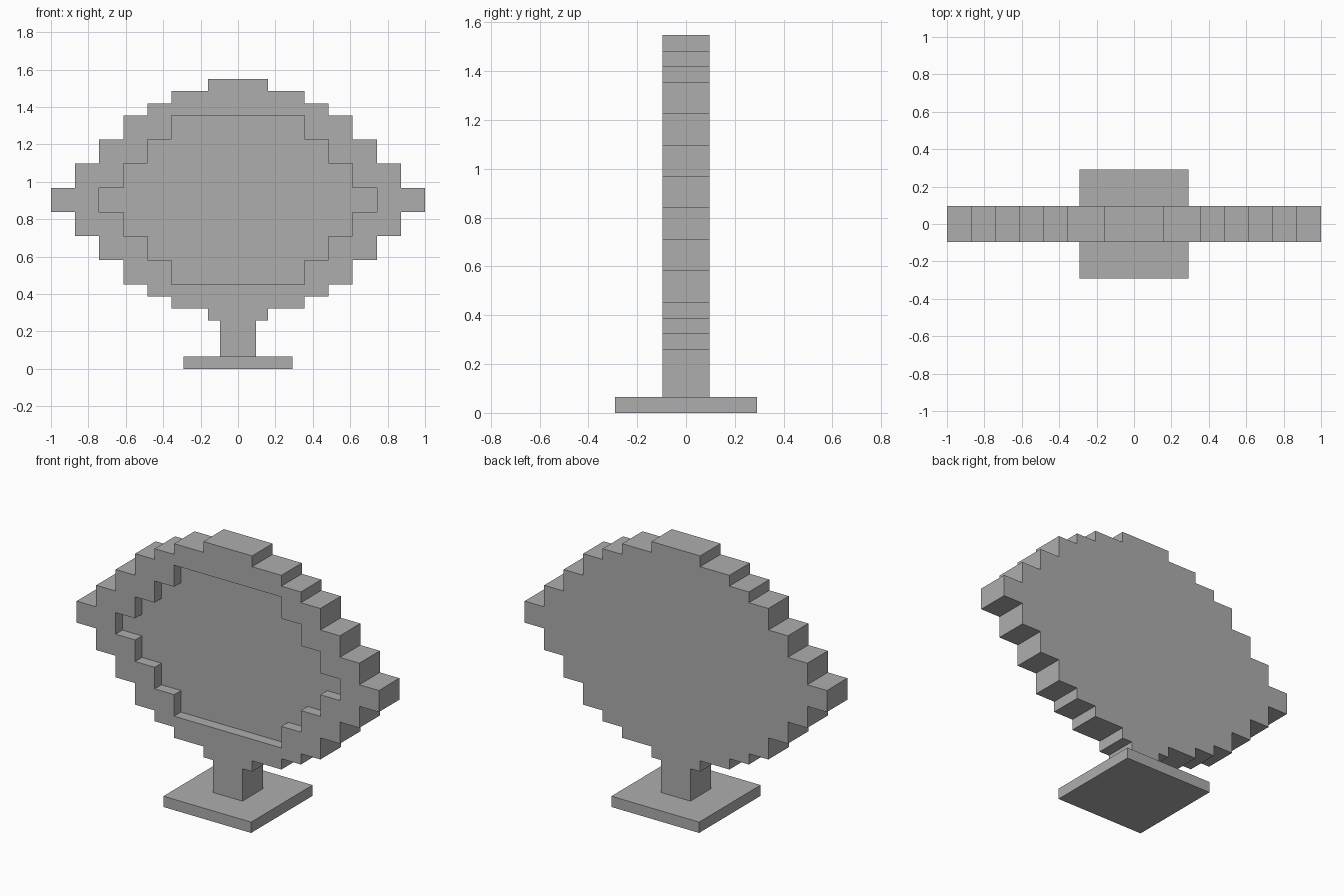
import bpy
import bmesh

U = 2 / 31          # one grid block
CENTRE = 14         # height of the panel centre, in blocks

if "Cube" in bpy.data.objects:
    bpy.data.objects.remove(bpy.data.objects["Cube"], do_unlink=True)

grey = bpy.data.materials.new("plain grey")
grey.use_nodes = True
colour = (0.42, 0.42, 0.42, 1)
grey.diffuse_color = colour
grey.node_tree.nodes["Principled BSDF"].inputs["Base Color"].default_value = colour


def prism(name, outline, y_front, y_back):
    """Extrude an x-z outline (in blocks) from y_front to y_back."""
    bm = bmesh.new()
    face = bm.faces.new([bm.verts.new((x * U, y_front * U, z * U)) for x, z in outline])
    new = bmesh.ops.extrude_face_region(bm, geom=[face])["geom"]
    verts = [v for v in new if isinstance(v, bmesh.types.BMVert)]
    bmesh.ops.translate(bm, verts=verts, vec=(0, (y_back - y_front) * U, 0))
    bmesh.ops.recalc_face_normals(bm, faces=bm.faces)
    mesh = bpy.data.meshes.new(name)
    bm.to_mesh(mesh)
    bm.free()
    mesh.materials.append(grey)
    obj = bpy.data.objects.new(name, mesh)
    bpy.context.collection.objects.link(obj)
    return obj


def stepped(steps):
    """Closed staircase oval from (half width, half height) steps, widest first."""
    quarter = [steps[0]]
    for w, h in steps[1:]:
        quarter += [(w, quarter[-1][1]), (w, h)]
    top = quarter + [(-w, h) for w, h in reversed(quarter)]
    loop = top + [(-w, -h) for w, h in top]
    return [(x, CENTRE + z) for x, z in loop]


def rect(half, low, high):
    return [(-half, low), (half, low), (half, high), (-half, high)]


# Stepped panel with a shallow stepped recess in its front
panel = prism("panel", stepped([(15.5, 1), (13.5, 3), (11.5, 5), (9.5, 7),
                                (7.5, 8), (5.5, 9), (2.5, 10)]), -1.5, 1.5)
cutter = prism("recess_cutter", stepped([(11.5, 1), (9.5, 3), (7.5, 5), (5.5, 7)]), -3, -0.5)
cutter.hide_render = True
cut = panel.modifiers.new("recess", 'BOOLEAN')
cut.operation = 'DIFFERENCE'
cut.solver = 'EXACT'
cut.object = cutter
bpy.context.view_layer.objects.active = panel
bpy.ops.object.modifier_apply(modifier=cut.name)
bpy.data.objects.remove(cutter, do_unlink=True)

# Square stem and foot plate
prism("stem", rect(1.5, 1, 4), -1.5, 1.5)
prism("base", rect(4.5, 0, 1), -4.5, 4.5)
